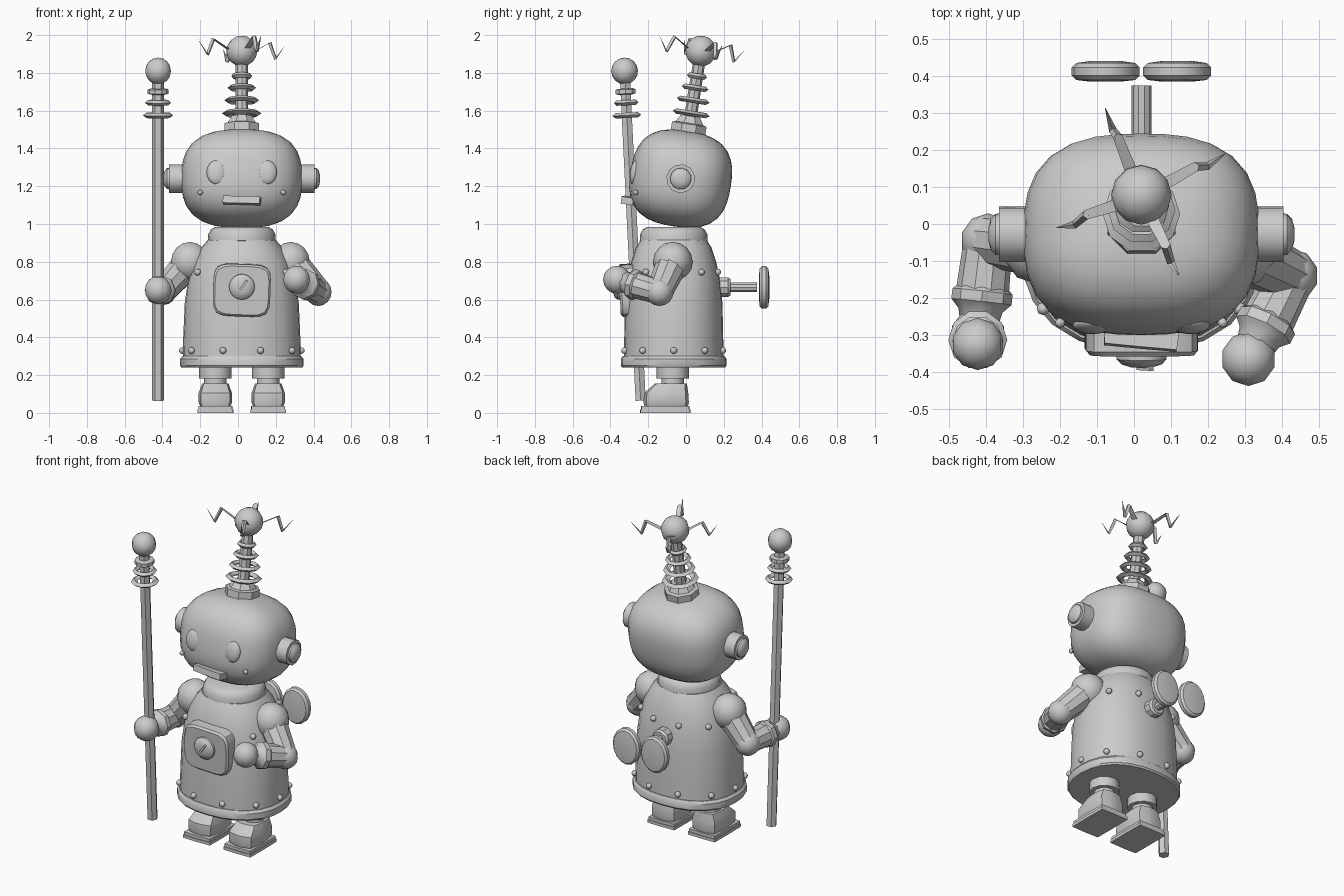
import bpy, bmesh, math
from mathutils import Matrix, Vector

if "Cube" in bpy.data.objects:
    bpy.data.objects.remove(bpy.data.objects["Cube"])

CX, CY = 0.02, -0.065          # body axis


def T(x, y, z):
    return Matrix.Translation((x, y, z))


def R(deg, axis):
    return Matrix.Rotation(math.radians(deg), 4, axis)


def finish(name, bm, M, angle=35):
    bm.transform(M)
    bmesh.ops.recalc_face_normals(bm, faces=bm.faces[:])
    me = bpy.data.meshes.new(name)
    bm.to_mesh(me)
    bm.free()
    for p in me.polygons:
        p.use_smooth = True
    me.set_sharp_from_angle(angle=math.radians(angle))
    ob = bpy.data.objects.new(name, me)
    bpy.context.collection.objects.link(ob)
    return ob


def loft(name, rings, n=16, M=Matrix(), p=2.0, closed=False, angle=35, turn=0.0):
    """Stack of superellipse rings (rx, ry, z[, y_offset]) along local z."""
    bm = bmesh.new()
    rows = []
    for r in rings:
        rx, ry, z = r[:3]
        oy = r[3] if len(r) > 3 else 0
        row = []
        for i in range(n):
            a = 2 * math.pi * i / n + turn
            c, s = math.cos(a), math.sin(a)
            k = (abs(c) ** p + abs(s) ** p) ** (-1 / p)
            row.append(bm.verts.new((rx * c * k, ry * s * k + oy, z)))
        rows.append(row)
    pairs = list(zip(rows, rows[1:])) + ([(rows[-1], rows[0])] if closed else [])
    for a, b in pairs:
        for i in range(n):
            j = (i + 1) % n
            bm.faces.new((a[i], a[j], b[j], b[i]))
    if not closed:
        bm.faces.new(rows[0])
        bm.faces.new(rows[-1])
    return finish(name, bm, M, angle)


def lathe(name, prof, n=12, M=Matrix(), **kw):
    return loft(name, [(r, r, z) for r, z in prof], n, M, **kw)


def ball(name, M, r, u=12, v=8, p=2.0, angle=50):
    bm = bmesh.new()
    bmesh.ops.create_uvsphere(bm, u_segments=u, v_segments=v, radius=1)
    for w in bm.verts:
        k = sum(abs(c) ** p for c in w.co) ** (-1 / p)
        w.co = Vector([w.co[i] * k * r[i] for i in range(3)])
    return finish(name, bm, M, angle)


def ring(name, M, z, ro, ri, h, n=10):
    mid = (ro + ri) / 2
    return lathe(name, [(ro, z), (mid, z + h), (ri, z), (mid, z - h)], n, M, closed=True, angle=60)


def along(a, b):
    """Matrix at a with local z pointing to b, and the distance."""
    d = Vector(b) - Vector(a)
    return Matrix.Translation(a) @ d.to_track_quat('Z', 'Y').to_matrix().to_4x4(), d.length


# torso: skirt rim, shell, collar
BODY = T(CX, CY, 0)
loft("skirt_rim", [(.32, .272, .24), (.327, .28, .25), (.327, .28, .285), (.315, .27, .30)], 24, BODY, 2.3)
loft("torso", [(.312, .264, .295), (.31, .262, .40), (.302, .258, .58), (.285, .246, .70),
               (.255, .225, .80), (.215, .20, .875), (.18, .175, .915)], 24, BODY, 2.3)
lathe("collar", [(.165, .90), (.18, .912), (.178, .945), (.165, .97), (.14, .985)], 20, BODY)

# rivets in two rows
for row, (z, rx, ry) in enumerate([(.33, .315, .268), (.745, .277, .24)]):
    for k in range(10):
        a = math.radians(18 + 36 * k)
        s, c = math.sin(a), math.cos(a)
        q = (abs(s) ** 2.3 + abs(c) ** 2.3) ** (-1 / 2.3)
        ball(f"rivet_{row}_{k}", T(CX + rx * s * q, CY - ry * c * q, z), (.018,) * 3, 8, 6)

# chest panel, dial and needle (local z faces forward)
PANEL = T(CX, -.305, .65) @ R(93, 'X') @ R(-2, 'Z')
loft("chest_panel", [(.152, .138, -.03), (.152, .138, .035), (.142, .128, .047)], 32, PANEL, 5)
DIAL = PANEL @ T(0, .02, 0)
lathe("dial", [(.068, .04), (.068, .06), (.055, .074), (.03, .082)], 16, DIAL)
loft("dial_needle", [(.006, .03, .07), (.006, .03, .09)], 8, DIAL @ R(-35, 'Z') @ T(0, .015, 0), 40)

# head frame is tilted back
HEAD = T(CX, -.028, 1.24) @ R(-9, 'X')
ball("head", HEAD, (.32, .268, .255), 32, 18, 2.7)
for s, side in ((-1, "right"), (1, "left")):
    ball(f"eye_{side}", HEAD @ T(s * .133, -.247, -.005), (.053, .024, .065), 16, 10)
    ball(f"cheek_{side}", HEAD @ T(s * .22, -.225, -.11), (.014, .014, .014), 8, 6)
    lathe(f"ear_{side}", [(.076, .28), (.076, .385)], 12, HEAD @ R(s * 90, 'Y'))
    lathe(f"ear_cap_{side}", [(.058, .375), (.056, .395), (.042, .408), (.02, .414)], 12, HEAD @ R(s * 90, 'Y'))
loft("mouth", [(.10, .033, -.019), (.10, .033, .019)], 8, HEAD @ T(0, -.253, -.157) @ R(-5, 'Z') @ R(2, 'Y'), 40)

# antenna
lathe("antenna_base", [(.10, .24), (.10, .292), (.08, .297), (.055, .335)], 8, HEAD, turn=math.pi / 8)
lathe("antenna_rod", [(.034, .30), (.032, .65)], 8, HEAD)
for i, (z, r) in enumerate([(.35, .105), (.42, .092), (.487, .075), (.55, .056)]):
    ring(f"antenna_ring_{i}", HEAD, z, r, r * .58, .014)
TOP = HEAD @ T(0, 0, .684)
ball("antenna_ball", TOP, (.082,) * 3, 12, 8)

# zigzag sparks: tapering square-section bolts
path = [(.06, -.005, .017), (.163, .055, .013), (.197, -.03, .011), (.25, .045, .001)]
for k, deg in enumerate([25, 113, 203, 294]):
    bm = bmesh.new()
    rows = []
    for x, z, w in path:
        rows.append([bm.verts.new(v) for v in
                     ((x - w * .7, 0, z - w * .4), (x, -w, z), (x + w * .7, 0, z + w * .4), (x, w, z))])
    for a, b in zip(rows, rows[1:]):
        for i in range(4):
            bm.faces.new((a[i], a[i - 1], b[i - 1], b[i]))
    bm.faces.new(rows[0])
    bm.faces.new(rows[-1])
    finish(f"spark_{k}", bm, TOP @ R(deg, 'Z'), 20)

# arms: shoulder, upper arm, elbow, forearm, cuff, hand
arms = {"right": ((-.255, -.06, .80), (-.395, -.045, .645), (-.423, -.30, .65)),
        "left": ((.28, -.07, .80), (.425, -.14, .64), (.31, -.365, .705))}
for side, (sh, el, ha) in arms.items():
    ball(f"shoulder_{side}", T(*sh), (.105,) * 3, 10, 8)
    M, d = along(sh, el)
    lathe(f"upper_arm_{side}", [(.085, 0), (.07, d)], 10, M)
    ball(f"elbow_{side}", T(*el), (.074,) * 3, 10, 8)
    M, d = along(el, ha)
    lathe(f"forearm_{side}", [(.066, 0), (.072, d * .55)], 10, M)
    lathe(f"cuff_{side}", [(.07, d * .5), (.082, d * .54), (.082, d * .65), (.06, d * .74), (.045, d)], 8, M)
    ball(f"hand_{side}", T(*ha), (.074,) * 3, 10, 8)

# staff held in the right hand
M, d = along((-.423, -.24, .065), (-.423, -.325, 1.81))
lathe("staff", [(.031, 0), (.031, d)], 6, M, angle=30)
ball("staff_ball", M @ T(0, 0, d), (.071,) * 3, 10, 8)
for i, (dz, r, h) in enumerate([(.235, .08, .014), (.168, .069, .014)]):
    ring(f"staff_ring_{i}", M, d - dz, r, r * .55, h)
lathe("staff_collar", [(.04, d - .125), (.056, d - .12), (.056, d - .098), (.04, d - .093)], 10, M)

# legs and stepped boots
for s, side in ((-1, "right"), (1, "left")):
    F = T(CX + s * .14, 0, 0)
    L = F @ T(0, -.07, 0)
    lathe(f"leg_{side}", [(.086, .182), (.086, .25)], 12, L)
    lathe(f"ankle_{side}", [(.06, .13), (.06, .19)], 12, L)
    loft(f"boot_{side}", [(.08, .115, .035, -.105), (.088, .12, .055, -.105), (.088, .117, .105, -.105),
                          (.07, .085, .155, -.08)], 12, F, 5, turn=math.pi / 12)
    loft(f"sole_{side}", [(.095, .133, .0, -.11), (.095, .133, .018, -.11)], 8, F, 40)
    loft(f"sole_welt_{side}", [(.09, .128, .018, -.11), (.09, .128, .036, -.11)], 8, F, 40)

# wind-up key on the back (local z faces backward)
KEY = T(CX, 0, .665) @ R(-90, 'X')
lathe("key_boss", [(.055, .15), (.055, .222), (.045, .235)], 10, KEY)
lathe("key_shaft", [(.027, .2), (.027, .375)], 10, KEY)
for s, side in ((-1, "right"), (1, "left")):
    W = KEY @ T(s * .097, 0, 0)
    loft(f"key_wing_{side}", [(.045, .06, .386), (.08, .10, .39), (.092, .112, .402), (.092, .112, .424),
                              (.08, .10, .436), (.045, .06, .441)], 16, W)
